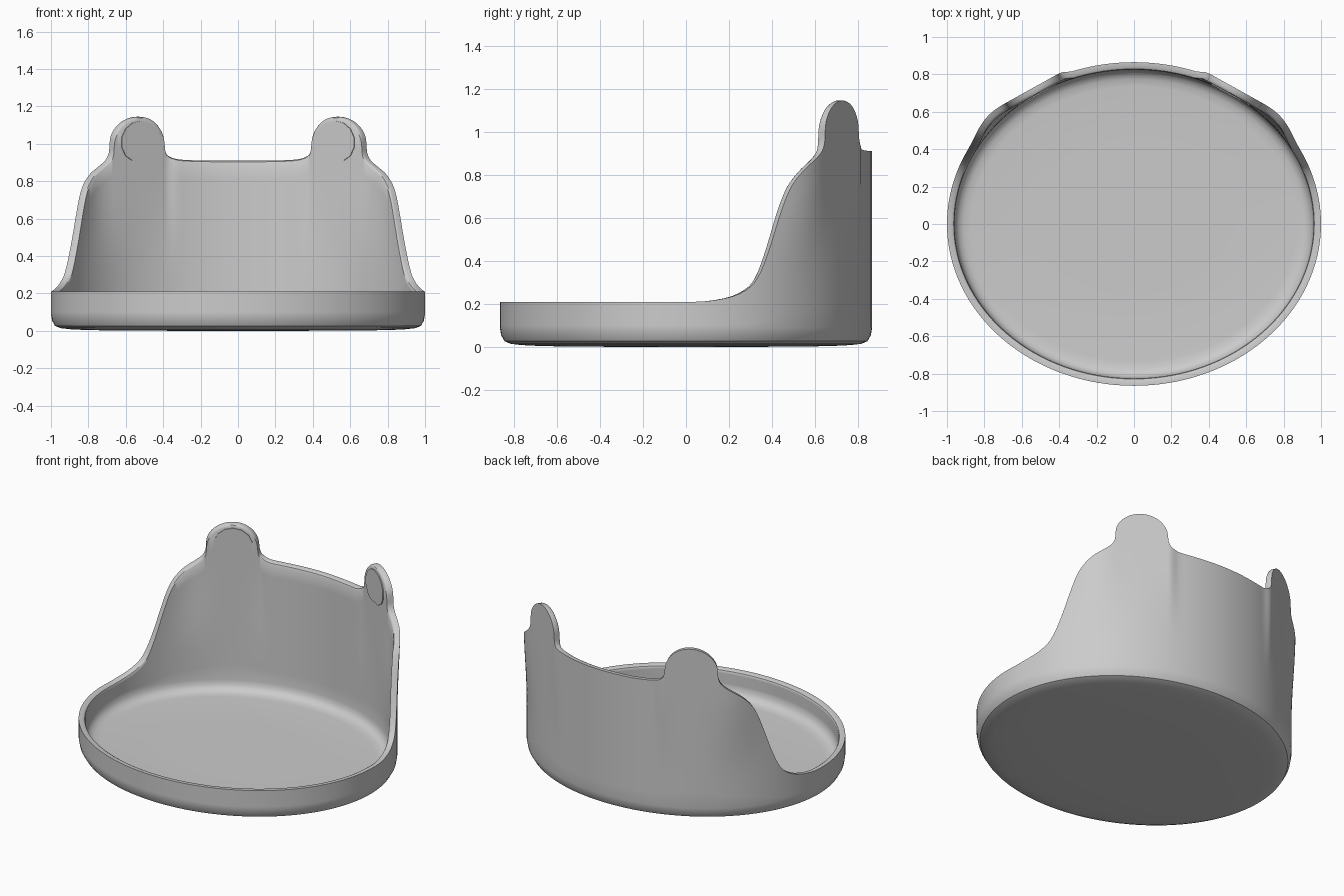
import bpy, bmesh, math
from mathutils import Vector

if "Cube" in bpy.data.objects:
    bpy.data.objects.remove(bpy.data.objects["Cube"])

A, B = 1.0, 0.865            # half axes of the oval
WALL, FLOOR = 0.04, 0.045
EAR_X, EAR_Z = 0.54, 1.0
EAR_P = Vector((EAR_X, B * math.sqrt(1 - EAR_X ** 2)))
EAR_N = Vector((EAR_P.x, EAR_P.y / B ** 2)).normalized()


def ramp(v, lo, hi):
    v = min(1, max(0, (v - lo) / (hi - lo)))
    return v * v * (3 - 2 * v)


def smooth_line(pts, steps):
    # Catmull-Rom through the control points
    out = []
    for i in range(len(pts) - 1):
        p0, p1 = pts[max(i - 1, 0)], pts[i]
        p2, p3 = pts[i + 1], pts[min(i + 2, len(pts) - 1)]
        for k in range(steps):
            u = k / steps
            out.append(0.5 * (2 * p1 + (p2 - p0) * u + (2 * p0 - 5 * p1 + 4 * p2 - p3) * u * u
                              + (3 * p1 - p0 - 3 * p2 + p3) * u ** 3))
    return out + [pts[-1]]


# Rim height around one half, as (angle from the back, height)
def by_x(pts):
    return [Vector((math.asin(x), z)) for x, z in pts]


def by_y(pts):
    return [Vector((math.acos(y / B), z)) for y, z in pts]


back = by_x([(0, .91), (.12, .91), (.24, .912), (.33, .918), (.375, .935), (.394, .962)])
ear = by_x([(EAR_X - .14 * math.cos(a), EAR_Z + .145 * math.sin(a))
            for a in [math.pi * i / 12 for i in range(13)]])
side = by_x([(.684, .95), (.702, .91), (.742, .872), (.785, .832)]) + by_y(
    [(.49, .77), (.46, .7), (.43, .6), (.40, .495), (.37, .405), (.34, .335),
     (.30, .28), (.22, .236), (.10, .213), (0, .21)])
half = smooth_line(back + ear + side, 3)
half += [Vector((math.pi / 2 * (1 + i / 32), .21)) for i in range(1, 33)]
rim = [(p.x, p.y) for p in half] + [(-p.x, p.y) for p in reversed(half[1:-1])]


def place(t, d, z):
    # point on the oval, inset by d, pulled flat where the ears are
    s = -1 if t < 0 else 1
    t = abs(t)
    n = Vector((math.sin(t) / A, math.cos(t) / B)).normalized()
    p = Vector((A * math.sin(t), B * math.cos(t))) - n * d
    if t < math.pi / 2:
        x = math.sin(t)
        w = ramp(z, .3, .88) * ramp(x, .33, .40) * (1 - ramp(x, .68, .90))
        p += EAR_N * ((EAR_P - EAR_N * d - p).dot(EAR_N) * w)
    return (s * p.x, p.y, z)


def section(h):
    # cross-section (inset, height): underside, outer wall, rim, inner wall, floor
    rows = [i / 10 for i in range(11)]
    pts = [(.5, .001), (.2, .004), (.1, .009), (.05, .015), (.022, .027), (.006, .055)]
    pts += [(0, .09 + (h - .09) * f) for f in rows]
    pts += [(WALL * .65, h), (WALL * .9, h - .006)]
    pts += [(WALL, .115 + (h - .015 - .115) * f) for f in reversed(rows)]
    pts += [(.046, .085), (.062, .062), (.09, .049), (.13, FLOOR), (.5, FLOOR)]
    return pts


def finish(name, bm):
    bmesh.ops.recalc_face_normals(bm, faces=bm.faces)
    me = bpy.data.meshes.new(name)
    bm.to_mesh(me)
    bm.free()
    ob = bpy.data.objects.new(name, me)
    bpy.context.collection.objects.link(ob)
    bpy.ops.object.select_all(action='DESELECT')
    ob.select_set(True)
    bpy.context.view_layer.objects.active = ob
    bpy.ops.object.shade_smooth_by_angle(angle=math.radians(35))
    return ob


# Tray with raised back and ears
bm = bmesh.new()
cols = [[bm.verts.new(place(t, d, z)) for d, z in section(h)] for t, h in rim]
under, top = bm.verts.new((0, 0, 0)), bm.verts.new((0, 0, FLOOR))
for i, c in enumerate(cols):
    e = cols[(i + 1) % len(cols)]
    for j in range(len(c) - 1):
        bm.faces.new((c[j], e[j], e[j + 1], c[j + 1]))
    bm.faces.new((under, e[0], c[0]))
    bm.faces.new((top, c[-1], e[-1]))
finish("tray_body", bm)

# Inner ear pads
for s, label in ((-1, "left"), (1, "right")):
    bm = bmesh.new()
    tangent = Vector((EAR_N.y, -EAR_N.x))
    rings = []
    for depth, k in ((WALL - .01, 1), (WALL + .006, 1)):
        ring = []
        for i in range(14):
            a = 2 * math.pi * (i + .5) / 14
            q = EAR_P - EAR_N * depth + tangent * (.12 * k * math.cos(a))
            ring.append(bm.verts.new((s * q.x, q.y, max(.91, 1.008 + .115 * math.sin(a)))))
        rings.append(ring)
    for i in range(14):
        j = (i + 1) % 14
        bm.faces.new((rings[0][i], rings[0][j], rings[1][j], rings[1][i]))
    bm.faces.new(rings[0])
    bm.faces.new(rings[1])
    finish(label + "_ear_pad", bm)
